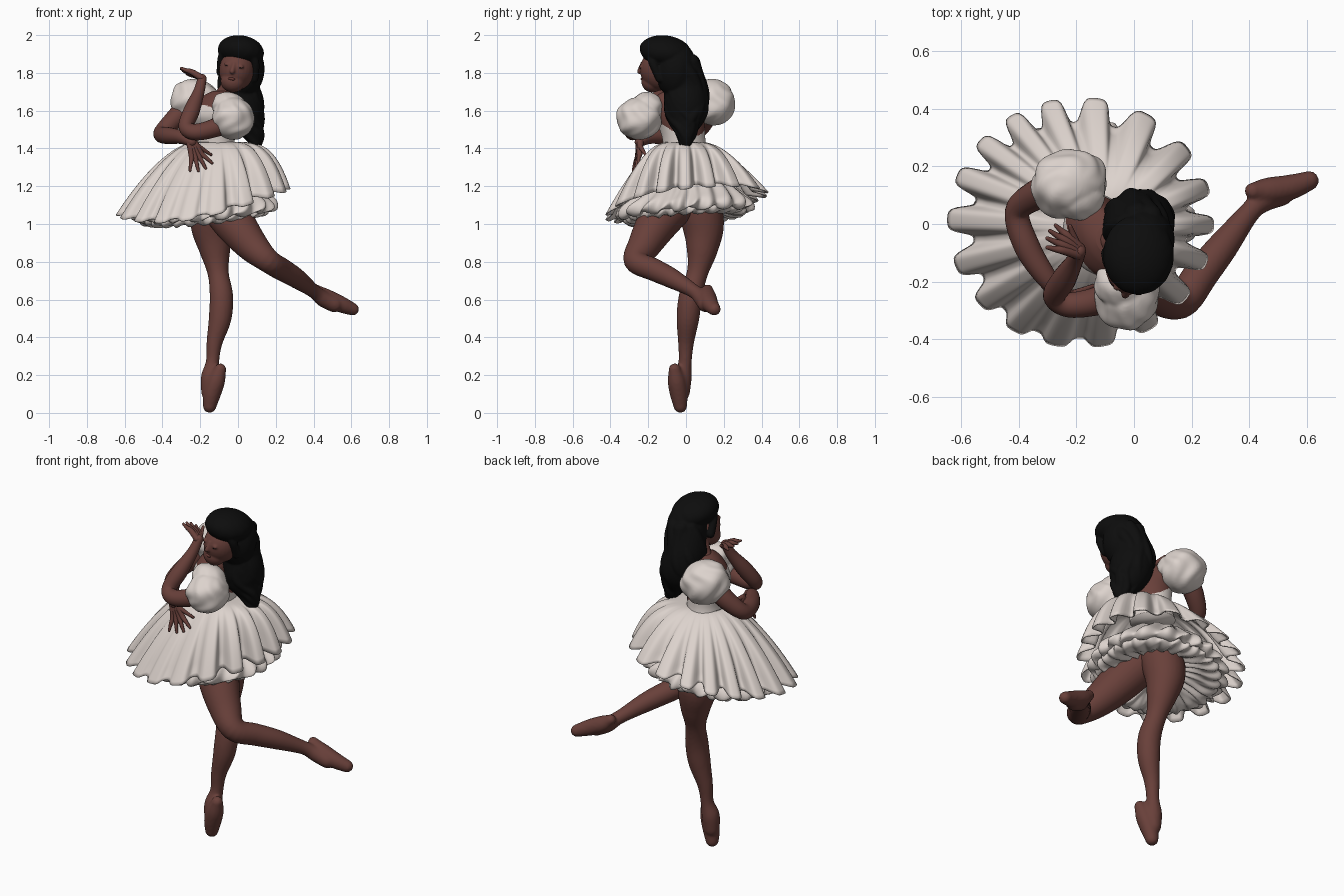
import bpy, bmesh, math
from math import sin, cos, pi, tau
from mathutils import Vector, Euler

if "Cube" in bpy.data.objects:
    bpy.data.objects.remove(bpy.data.objects["Cube"])


def material(name, rgb):
    m = bpy.data.materials.new(name)
    m.diffuse_color = (*rgb, 1)
    m.use_nodes = True
    m.node_tree.nodes["Principled BSDF"].inputs["Base Color"].default_value = m.diffuse_color
    return m


SKIN = material("brown skin", (0.14, 0.051, 0.042))
CLOTH = material("off white cloth", (0.72, 0.65, 0.61))
HAIR = material("black hair", (0.004, 0.004, 0.004))
LIPS = material("dark lips", (0.12, 0.038, 0.032))


def grid(bm, f, nu, nv, caps=False):
    """Surface closed around u, running along v; f(u, v) gives a point."""
    rows = [[bm.verts.new(f(i / nu * tau, j / nv)) for i in range(nu)] for j in range(nv + 1)]
    for a, b in zip(rows, rows[1:]):
        for i in range(nu):
            k = (i + 1) % nu
            bm.faces.new((a[i], a[k], b[k], b[i]))
    if caps:
        bm.faces.new(rows[0][::-1])
        bm.faces.new(rows[-1])


def finish(name, bm, *mats, rule=None, thick=0, blend=0, smooth=3):
    """Make the object; blend fuses overlapping shapes into one skin."""
    bmesh.ops.remove_doubles(bm, verts=bm.verts, dist=0.00005)
    bmesh.ops.recalc_face_normals(bm, faces=bm.faces)
    for face in bm.faces:
        face.smooth = True
        if rule:
            face.material_index = rule(face.calc_center_median())
    me = bpy.data.meshes.new(name)
    bm.to_mesh(me)
    bm.free()
    for m in mats:
        me.materials.append(m)
    ob = bpy.data.objects.new(name, me)
    bpy.context.collection.objects.link(ob)
    if thick:
        s = ob.modifiers.new("thickness", "SOLIDIFY")
        s.thickness = thick
        s.offset = 0
    if blend:
        r = ob.modifiers.new("fuse", "REMESH")
        r.mode, r.voxel_size, r.use_smooth_shade = "VOXEL", blend, True
        s = ob.modifiers.new("soften", "SMOOTH")
        s.factor, s.iterations = 0.5, smooth
    return ob


def spline(pts, t):
    """Catmull-Rom through points of any length, t in 0..1."""
    n = len(pts) - 1
    i = min(int(t * n), n - 1)
    s = t * n - i
    p0, p1, p2, p3 = (pts[max(0, min(n, i + k))] for k in (-1, 0, 1, 2))
    return [0.5 * (2 * b + (c - a) * s + (2 * a - 5 * b + 4 * c - d) * s * s + (3 * b - a - 3 * c + d) * s ** 3)
            for a, b, c, d in zip(p0, p1, p2, p3)]


def tube(bm, pts, seg=20, steps=6):
    """Round-ended limb through (x, y, z, radius) points."""
    n = (len(pts) - 1) * steps
    line = [spline(pts, i / n) for i in range(n + 1)]
    c = [Vector(p[:3]) for p in line]
    r = [max(p[3], 0.002) for p in line]
    d0, d1 = (c[0] - c[1]).normalized(), (c[-1] - c[-2]).normalized()
    caps = [k * pi / 8 for k in (3.95, 3, 2, 1)]
    start = [(c[0] + d0 * r[0] * sin(a), r[0] * cos(a)) for a in caps]
    end = [(c[-1] + d1 * r[-1] * sin(a), r[-1] * cos(a)) for a in reversed(caps)]
    ring = start + list(zip(c, r)) + end
    frames, side = [], (-d0).orthogonal().normalized()
    for i in range(len(ring)):
        t = (ring[min(i + 1, len(ring) - 1)][0] - ring[max(i - 1, 0)][0]).normalized()
        side = (side - t * side.dot(t)).normalized()
        frames.append((side.copy(), t.cross(side)))
    m = len(ring) - 1

    def f(u, v):
        i = round(v * m)
        a, b = frames[i]
        return ring[i][0] + (a * cos(u) + b * sin(u)) * ring[i][1]
    grid(bm, f, seg, m, True)


def ball(bm, centre, radii, rot=(0, 0, 0), fold=0, folds=9, nu=32, nv=20):
    c, e = Vector(centre), Euler(rot).to_matrix()

    def f(u, v):
        a = 0.01 + v * (pi - 0.02)
        k = 1 + fold * sin(a) ** 2 * (cos(folds * u + 3 * sin(3 * a)) + 1.2 * sin(3 * u + 5 * a))
        p = Vector((sin(a) * cos(u) * radii[0], sin(a) * sin(u) * radii[1], cos(a) * radii[2]))
        return c + e @ (p * k)
    grid(bm, f, nu, nv, True)


def hand(bm, wrist, aim, across, size=0.15, fan=1.0):
    """Palm, four fanned fingers and a thumb."""
    w, d = Vector(wrist), Vector(aim).normalized()
    s = Vector(across)
    s = (s - d * s.dot(d)).normalized()
    n = d.cross(s)
    for k in (-1.5, -0.5, 0.5, 1.5):
        a = w + s * k * 0.008
        b = w + d * size * 0.45 + s * k * 0.018
        e = w + d * size * (1 - 0.05 * k * k) + s * k * 0.029 * fan + n * 0.012
        tube(bm, [(*a, 0.018), (*b, 0.015), (*((b + e) / 2 + n * 0.002), 0.011), (*e, 0.007)], 10, 4)
    t = w + d * size * 0.2 + s * 0.024
    e = w + d * size * 0.6 + s * 0.055 * fan - n * 0.02
    tube(bm, [(*w, 0.016), (*t, 0.014), (*e, 0.007)], 10, 4)


# --- legs and pointed feet with pronounced heels
bm = bmesh.new()
tube(bm, [(-.13, .05, 1.18, .12), (-.14, .09, 1.0, .112), (-.122, .085, .86, .082), (-.105, .06, .74, .056),
          (-.088, .025, .62, .062), (-.095, .01, .50, .06), (-.125, 0, .37, .042), (-.135, -.005, .27, .035),
          (-.148, -.018, .19, .048), (-.152, -.022, .11, .043)], 28)
tube(bm, [(-.094, -.06, .230, .032), (-.115, -.05, .17, .047), (-.138, -.038, .10, .047),
          (-.15, -.03, .036, .036)], 24)
finish("standing_leg", bm, SKIN, blend=.009)
bm = bmesh.new()
tube(bm, [(-.12, -.02, 1.16, .12), (-.03, -.14, 1.02, .112), (.07, -.22, .89, .088), (.16, -.265, .805, .064),
          (.235, -.17, .758, .06), (.31, -.075, .712, .053), (.40, .04, .645, .037), (.45, .085, .605, .043),
          (.51, .105, .575, .043)], 28)
tube(bm, [(.412, .115, .652, .029), (.46, .115, .615, .045), (.54, .127, .577, .044), (.607, .15, .549, .034)], 24)
finish("raised_leg", bm, SKIN, blend=.009)

# --- torso turned towards the left, bodice with a low open back
ACROSS, FORWARD = Vector((.47, -.88, 0)), Vector((-.88, -.47, 0))
ROWS = [(-.13, 0, 1.36, .125, .105), (-.12, -.01, 1.44, .118, .098), (-.12, -.02, 1.50, .125, .103),
        (-.125, -.04, 1.57, .14, .115), (-.12, -.045, 1.63, .15, .095), (-.10, -.05, 1.68, .11, .07),
        (-.08, -.055, 1.705, .055, .05)]


def torso(u, v):
    x, y, z, a, b = spline(ROWS, v)
    return Vector((x, y, z)) + ACROSS * a * cos(u) + FORWARD * b * sin(u)


bm = bmesh.new()
grid(bm, torso, 90, 90, True)
centre = Vector((-.12, -.04, 0))
finish("torso_and_bodice", bm, SKIN, CLOTH,
       rule=lambda p: int(p.z < 1.555 + 0.8 * (p - centre).dot(FORWARD)))


# --- skirt, a tilted flare of deep pleats
def skirt(u, v):
    hem = 1.115 + .07 * cos(u) + .045 * sin(u)
    wave = 18 * u + .7 * sin(3 * u) + .5 * sin(2 * u + 1)
    pleat = .5 + .5 * math.tanh(1.9 * (cos(wave) + .25))
    front = max(0, -sin(u + .25)) ** 3
    depth = .21 * min(1, v * 1.1) ** 1.2 * (1 - .65 * front)
    r = (.105 + .355 * v) * (1 - depth * (1 - pleat))
    p = 1.4 + .25 * min(0, cos(u)) ** 2 + 2.2 * max(0, cos(u)) ** 2
    z = 1.43 + (hem - 1.43) * v ** p + .02 * v ** 3 * (1 - pleat) - .04 * front * v * v
    cx = -.125 - .06 * v
    return Vector((cx + r * cos(u), -.01 + .015 * v + r * .94 * sin(u), z))


bm = bmesh.new()
grid(bm, skirt, 360, 30)
finish("pleated_skirt", bm, CLOTH, thick=.008)


# --- petticoat tiers, gathered and frilled
def frill(name, profile, n, amp):
    def f(u, v):
        r, z = spline(profile, v)
        k = amp * sin(v * pi * .5 + .3)
        r += k * cos(n * u + 1.5 * sin(4 * u) + 5 * v)
        z += k * .6 * sin((n - 7) * u + 9 * v) + .03 * cos(u) + .025 * sin(u)
        return Vector((-.175 + r * cos(u), -.005 + r * .95 * sin(u), z))
    b = bmesh.new()
    grid(b, f, 260, 18)
    finish(name, b, CLOTH)


frill("outer_petticoat", [(.22, 1.21), (.31, 1.14), (.365, 1.095), (.37, 1.06), (.33, 1.05), (.27, 1.09)], 23, .018)
frill("inner_petticoat", [(.28, 1.12), (.335, 1.065), (.325, 1.03), (.27, 1.025), (.19, 1.05), (.03, 1.09)], 31, .014)

# --- puff sleeves with soft irregular folds, each with a narrower upper puff
for name, c, rad, rot, top in (
        ("right_puff_sleeve", (-.225, .14, 1.645), (.135, .118, .122), (.1, .35, .3), (-.19, .10, 1.67)),
        ("left_puff_sleeve", (-.025, -.248, 1.558), (.112, .12, .112), (-.1, .3, 0), (-.045, -.205, 1.622))):
    bm = bmesh.new()
    ball(bm, c, rad, rot, .03, 7, 72, 36)
    ball(bm, top, (.095, .085, .075), rot, .025, 6, 48, 24)
    finish(name, bm, CLOTH, blend=.007)

# --- arms: right folded across the waist, left raised beside the face
bm = bmesh.new()
tube(bm, [(-.25, .13, 1.64, .06), (-.34, .10, 1.55, .052), (-.405, .04, 1.48, .043), (-.37, -.08, 1.468, .045),
          (-.30, -.19, 1.46, .036), (-.245, -.245, 1.435, .027)])
hand(bm, (-.245, -.245, 1.435), (.3, -.06, -.85), (.8, .2, .4), .16, 1.45)
finish("right_arm", bm, SKIN)
bm = bmesh.new()
tube(bm, [(-.02, -.22, 1.56, .06), (-.12, -.265, 1.51, .05), (-.225, -.28, 1.487, .044), (-.275, -.25, 1.515, .04),
          (-.245, -.195, 1.60, .043), (-.207, -.13, 1.70, .030), (-.19, -.095, 1.77, .024)])
hand(bm, (-.19, -.095, 1.77), (-.75, .45, .42), (.3, .7, -.3), .13)
finish("left_arm", bm, SKIN)

# --- neck and head, tilted
HC, HR = Vector((-.005, -.138, 1.817)), (-.05, .17, -.22)
HM = Euler(HR).to_matrix()


def on_head(x, y, z):
    return HC + HM @ Vector((x, y, z))


bm = bmesh.new()
tube(bm, [(-.09, -.05, 1.65, .06), (-.06, -.065, 1.70, .047), (-.015, -.10, 1.78, .05)])
ball(bm, HC, (.094, .106, .11), HR)
ball(bm, on_head(-.003, -.04, -.066), (.065, .059, .058), HR)
tube(bm, [(*on_head(0, -.098, .028), .009), (*on_head(0, -.11, -.015), .014)], 12)
for s in (-1, 1):
    ball(bm, on_head(s * .036, -.093, .018), (.018, .011, .011), HR, nu=16, nv=10)
finish("head_and_neck", bm, SKIN, blend=.005, smooth=5)
bm = bmesh.new()
ball(bm, on_head(0, -.094, -.054), (.02, .009, .008), HR, nu=16, nv=8)
finish("lips", bm, LIPS)
bm = bmesh.new()
for s in (-1, 1):
    pts = [(*on_head(s * (.036 + k * .014), -.101 + .008 * k * k, .010 + .004 * k * k), .0018) for k in (-1, 0, 1)]
    tube(bm, pts, 8)
finish("closed_lashes", bm, HAIR)

# --- hair: crown swept up from the brow, back volume and long wavy locks
bm = bmesh.new()
ball(bm, (.015, -.108, 1.914), (.123, .138, .083), (-.14, .14, 0), .005, 14, 64, 24)
ball(bm, (.028, -.055, 1.82), (.112, .112, .15), (0, 0, 0), .006, 11, 64, 24)
tube(bm, [(.02, -.025, 1.82, .10), (.005, -.005, 1.72, .112), (.022, .003, 1.63, .118), (.045, -.002, 1.555, .10),
          (.08, -.003, 1.485, .055), (.095, 0, 1.435, .032)], 32)
for k in range(10):
    a = k / 10 * tau
    pts = []
    for j in range(9):
        t = j / 8
        x, y, z, r = spline([(.025, -.03, 1.86, .07), (.005, 0, 1.72, .088), (.025, .003, 1.60, .092),
                             (.06, -.002, 1.52, .062), (.095, 0, 1.435, .016)], t)
        w = a + .5 * sin(6 * t + k) + t
        pts.append((x + r * cos(w), y + r * sin(w), z + .012 * sin(3 * k), .034 - .016 * t + .004 * sin(14 * t + k)))
    tube(bm, pts, 12, 4)
for s, x in ((-1, .088), (1, .094)):
    side = [on_head(s * .055, -.045, .1), on_head(s * x, -.02, .055), on_head(s * (x + .002), .02, -.03)]
    tube(bm, [(*p, .022) for p in side], 14)
finish("long_hair", bm, HAIR, blend=.006, smooth=4)
